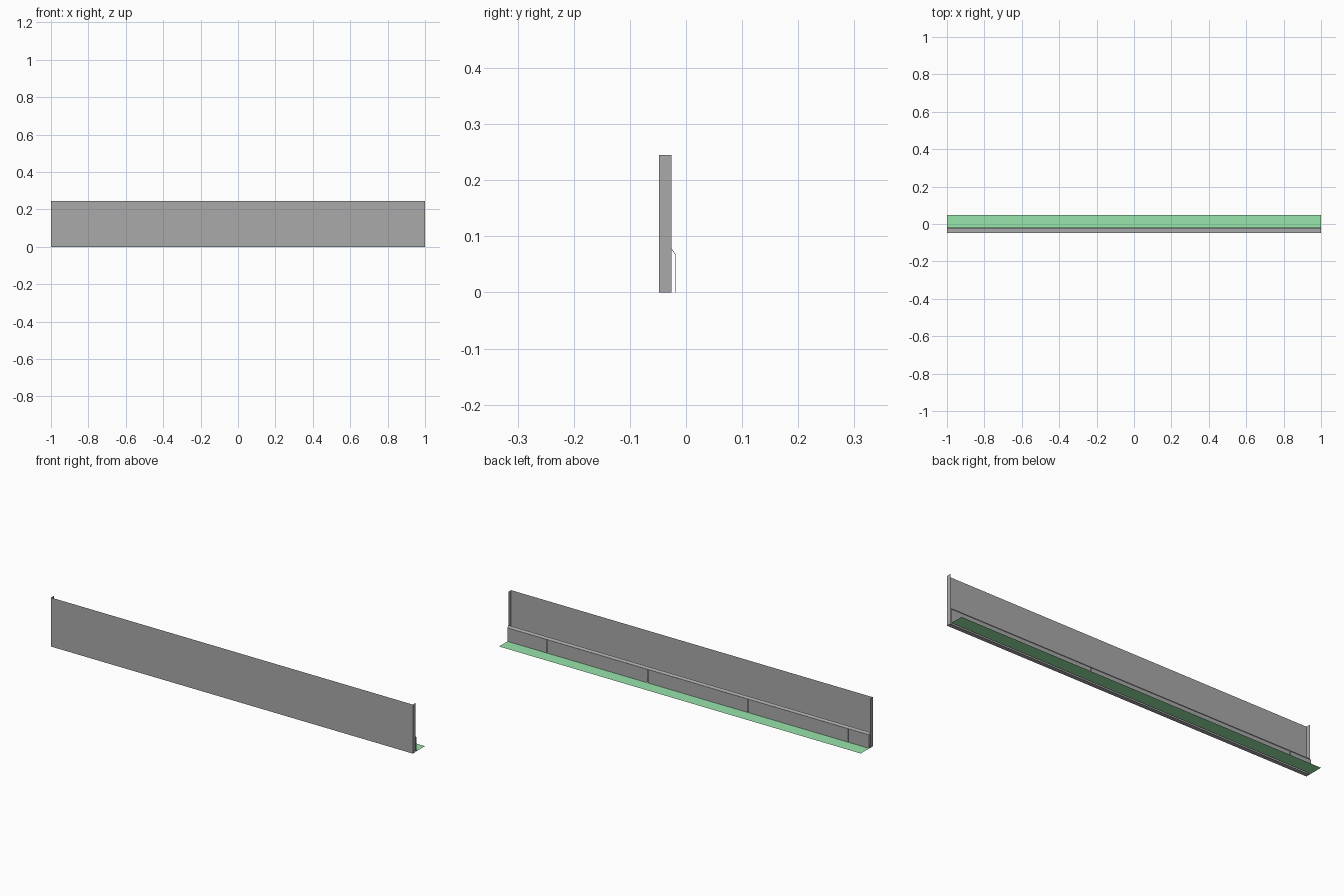
import bpy

if "Cube" in bpy.data.objects:
    bpy.data.objects.remove(bpy.data.objects["Cube"])

def sheet(name, quads, color, thickness=0):
    """Thin sheet-metal part made of flat quads, each given by corner points."""
    verts, faces = [], []
    for q in quads:
        faces.append(tuple(range(len(verts), len(verts) + 4)))
        verts += q
    me = bpy.data.meshes.new(name)
    me.from_pydata(verts, [], faces)
    ob = bpy.data.objects.new(name, me)
    bpy.context.collection.objects.link(ob)
    weld = ob.modifiers.new("weld", 'WELD')
    weld.merge_threshold = 0.0001
    if thickness:
        solid = ob.modifiers.new("thickness", 'SOLIDIFY')
        solid.thickness = thickness
        solid.offset = 0
    me.materials.append(color)
    return ob

def material(name, rgb):
    mat = bpy.data.materials.new(name)
    mat.diffuse_color = (*rgb, 1)
    mat.use_nodes = True
    mat.node_tree.nodes["Principled BSDF"].inputs["Base Color"].default_value = mat.diffuse_color
    return mat

def extrude_x(profile, x0, x1):
    """Quads that sweep an open (y, z) profile along x."""
    return [[(x0, *a), (x1, *a), (x1, *b), (x0, *b)]
            for a, b in zip(profile, profile[1:])]

FRONT, BACK, RAIL = -0.048, -0.026, -0.019
HEIGHT = 0.245
grey = material("dark_grey", (0.4, 0.4, 0.4))
green = material("green", (0.31, 0.78, 0.40))

# front panel with folded bottom edge and end returns
quads = extrude_x([(FRONT, HEIGHT), (FRONT, 0), (BACK, 0)], -1, 1)
for x in (-1, 1):
    quads.append([(x, FRONT, 0), (x, BACK, 0), (x, BACK, HEIGHT), (x, FRONT, HEIGHT)])
sheet("front_panel", quads, grey)

# rear rail: vertical face split by hairline joints
joints = [-0.885, -0.33, 0.225, 0.78]
gap = 0.0012
starts = [-1] + [s + gap for s in joints]
ends = [s - gap for s in joints] + [1]
quads = []
for a, b in zip(starts, ends):
    quads += extrude_x([(RAIL, 0), (RAIL, 0.068)], a, b)
sheet("rear_rail", quads, grey, 0.001)

# sloped lip along the top of the rail
sheet("rail_lip", extrude_x([(RAIL, 0.068), (BACK, 0.078)], -1, 1), grey, 0.001)

# green base strip
sheet("base_strip", extrude_x([(RAIL, 0.0005), (0.048, 0.0005)], -1, 1), green)
